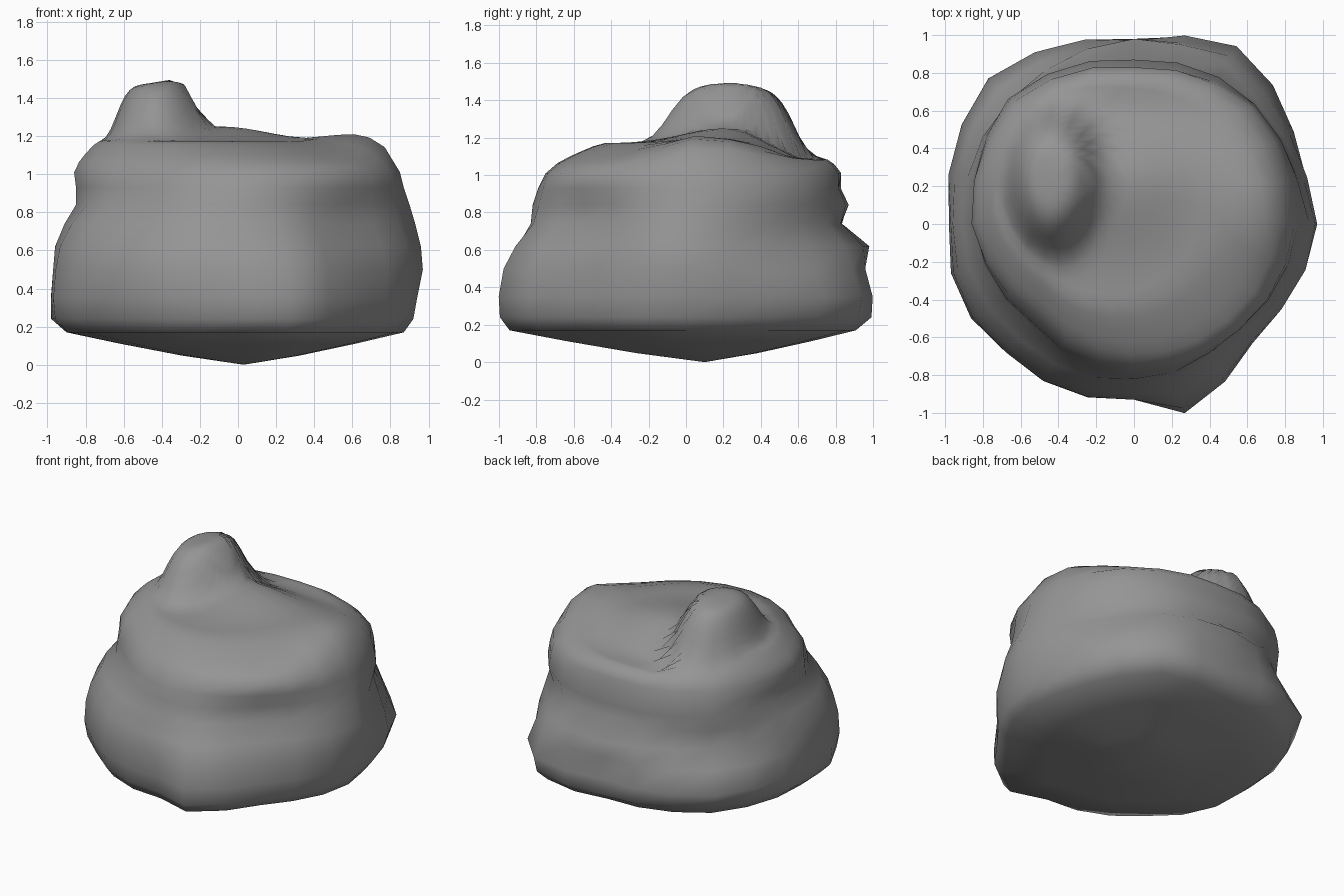
import bpy, bmesh
from math import sin, cos, pi, exp

cube = bpy.data.objects.get("Cube")
if cube:
    bpy.data.objects.remove(cube, do_unlink=True)

SEGMENTS = 24
CAP_RINGS = 16
PEAK = (-0.44, 0.26)     # knob on the top
FOOT = (0.03, 0.1)       # lowest point underneath

# Side levels: height, then radius every 45 degrees, counter-clockwise from +x
SIDES = [
    (.17, (.87, .94, .88, .95, .90, .88, .87, .83)),
    (.24, (.92, 1.0, .98, 1.02, .98, .93, .92, .89)),
    (.35, (.94, 1.04, .97, 1.09, .98, .96, .93, .89)),
    (.50, (.97, .98, .95, 1.01, .97, .96, .93, .88)),
    (.62, (.96, .92, .98, .92, .96, .93, .90, .83)),
    (.74, (.93, .87, .83, .93, .91, .86, .83, .76)),
    (.84, (.90, .90, .87, .94, .85, .76, .82, .76)),
    (.93, (.87, .89, .82, .93, .85, .75, .79, .79)),
    (1.01, (.85, .87, .83, .91, .86, .71, .75, .79)),
]
# Corners and flats of the lower outline: segment, change of radius
CORNERS = {1: -.03, 2: -.03, 4: .07, 5: .04, 13: .03, 14: .03,
           16: .01, 17: .01, 19: .12, 20: .06, 22: -.01}


def radius(row, i):
    """Radius of one level at segment i, blended between the eight directions."""
    z, radii = row
    k, part = divmod(i, 3)
    f = part / 3
    r = radii[k] * (1 - f) + radii[(k + 1) % 8] * f
    return r + CORNERS.get(i, 0) * max(0, min(1, (0.9 - z) / 0.5))


def mound(x, y, cx, cy, wx, wy, power=1.0):
    return exp(-(((x - cx) / wx) ** 2 + ((y - cy) / wy) ** 2) ** power)


def top_height(x, y, t):
    """Height of the upper surface; t runs from the rim (0) to the knob (1)."""
    back = max(0, min(1, (y - 0.3) / 0.3))
    rise = min(1, t * (3.4 + 5 * back)) ** 0.7
    z = 1.01 + rise * (0.16 - 0.09 * back)
    z += 0.1 * mound(x, y, 0.69, 0.1, 0.2, 0.28)        # shoulder
    z += 0.08 * mound(x, y, -0.08, 0.2, 0.34, 0.3)      # ridge below the knob
    reach = 0.21 if x < PEAK[0] else 0.23
    depth = 0.38 if y < PEAK[1] else 0.34
    return z + (0.285 + 0.08 * back) * mound(x, y, *PEAK, reach, depth, 2.5)


def ring(bm, place):
    return [bm.verts.new(place(i, 2 * pi * i / SEGMENTS)) for i in range(SEGMENTS)]


def level(row):
    def place(i, a):
        r = radius(row, i)
        return (r * cos(a), r * sin(a), row[0])
    return place


def underside(s):
    def place(i, a):
        r = radius(SIDES[0], i) * s
        return (r * cos(a) + FOOT[0] * (1 - s), r * sin(a) + FOOT[1] * (1 - s),
                SIDES[0][0] * s ** 1.2)
    return place


def cap(t):
    def place(i, a):
        r = radius(SIDES[-1], i) * (1 - t)
        x, y = r * cos(a) + PEAK[0] * t, r * sin(a) + PEAK[1] * t
        return (x, y, top_height(x, y, t))
    return place


# Boulder: underside rings, side rings, then cap rings closing on the knob
bm = bmesh.new()
rings = [ring(bm, underside(s)) for s in (0.35, 0.7)]
rings += [ring(bm, level(row)) for row in SIDES]
rings += [ring(bm, cap(k / CAP_RINGS)) for k in range(1, CAP_RINGS)]
for low, high in zip(rings, rings[1:]):
    for i in range(SEGMENTS):
        j = (i + 1) % SEGMENTS
        bm.faces.new((low[i], low[j], high[j], high[i]))

foot = bm.verts.new((*FOOT, 0))
peak = bm.verts.new((*PEAK, top_height(*PEAK, 1)))
for i in range(SEGMENTS):
    j = (i + 1) % SEGMENTS
    bm.faces.new((rings[0][j], rings[0][i], foot))
    bm.faces.new((rings[-1][i], rings[-1][j], peak))
bmesh.ops.recalc_face_normals(bm, faces=bm.faces)

mesh = bpy.data.meshes.new("boulder")
bm.to_mesh(mesh)
bm.free()
mesh.shade_smooth()
boulder = bpy.data.objects.new("boulder", mesh)
bpy.context.collection.objects.link(boulder)

# Plain grey stone
stone = bpy.data.materials.new("grey stone")
stone.use_nodes = True
GREY = (0.3, 0.3, 0.3, 1)
stone.diffuse_color = GREY
stone.node_tree.nodes["Principled BSDF"].inputs["Base Color"].default_value = GREY
mesh.materials.append(stone)
